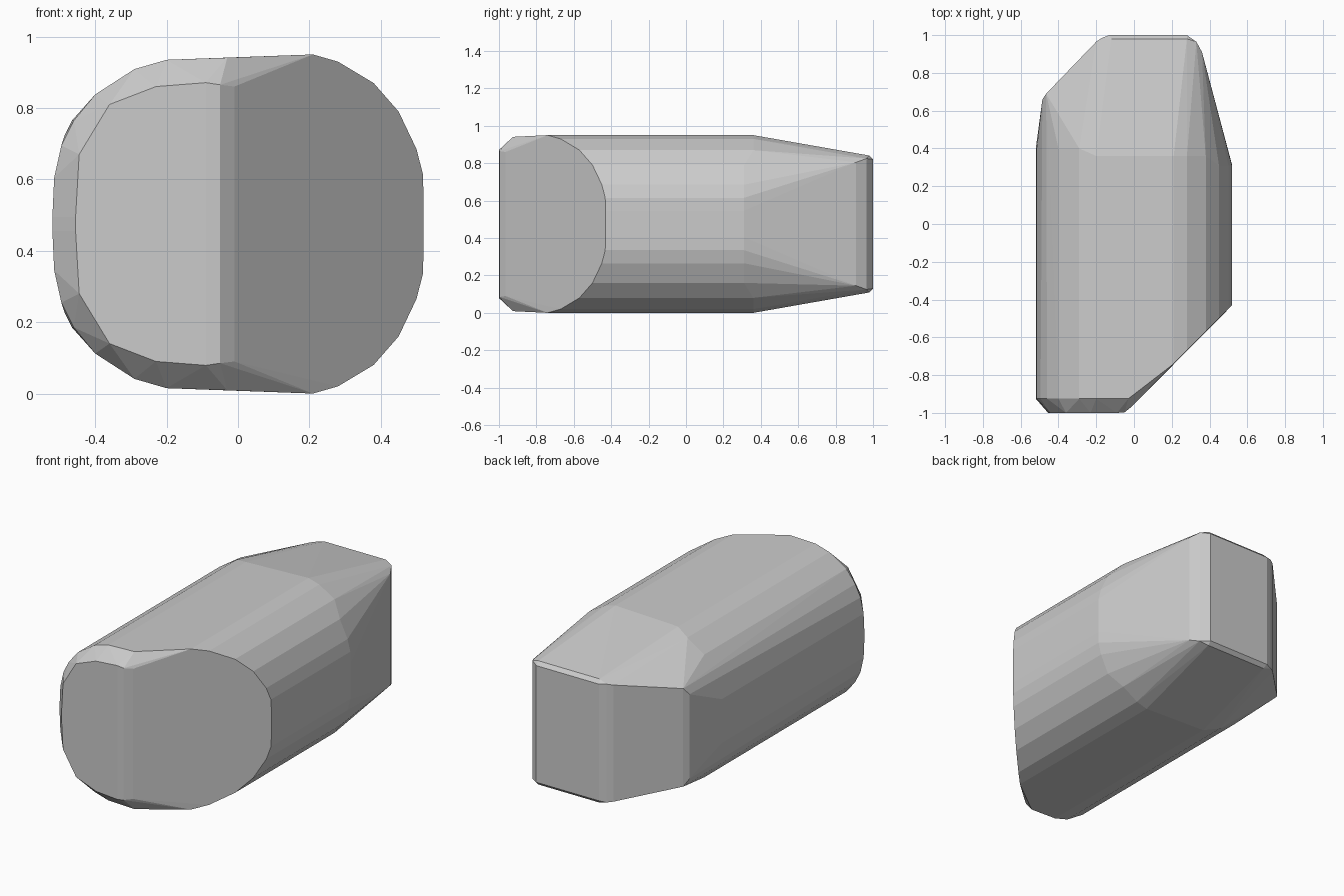
import bpy
import bmesh

MID = 0.475  # the body is symmetric above and below this height

# Rounded cross-section: x, half height
section = [(-0.52, 0.02), (-0.515, 0.13), (-0.495, 0.22), (-0.46, 0.29),
           (-0.40, 0.363), (-0.29, 0.434), (-0.20, 0.46), (-0.03, 0.466),
           (0.21, 0.475), (0.28, 0.455), (0.38, 0.395), (0.45, 0.315),
           (0.50, 0.21), (0.518, 0.14), (0.52, 0.07)]

# Smaller inset outline of the front face: x, half height
front_face = [(-0.455, 0.02), (-0.445, 0.195), (-0.36, 0.335),
              (-0.23, 0.385), (-0.09, 0.396)]

# Upright corner edges: x, y, half height
corners = [(-0.05, -0.997, 0.39), (-0.01, -0.965, 0.385), (0.04, -0.912, 0.39),
           (-0.485, 0.66, 0.25), (-0.465, 0.69, 0.29),
           (-0.20, 0.965, 0.345), (-0.17, 0.985, 0.35),
           (-0.13, 1.0, 0.345), (0.28, 1.0, 0.345),
           (-0.12, 0.98, 0.366), (0.28, 0.98, 0.366),
           (0.33, 0.965, 0.35), (0.36, 0.91, 0.33)]

points = []
for x, h in section:
    points.append((x, max(-0.925, x - 0.95), h))   # front end, cut at 45 degrees
    back = 0.40 if x < -0.2 else (0.36 if x < 0.4 else 0.31)
    points.append((x, back, h))
points += [(x, -1.0, h) for x, h in front_face]
points += corners

# Faceted block: wrap the mirrored outline points in one convex skin
bm = bmesh.new()
for x, y, h in points:
    for side in (1, -1):
        bm.verts.new((x, y, MID + side * h))
hull = bmesh.ops.convex_hull(bm, input=bm.verts)
loose = [v for v in bm.verts if not v.link_faces]
bmesh.ops.delete(bm, geom=loose, context='VERTS')
bmesh.ops.dissolve_limit(bm, angle_limit=0.02, verts=bm.verts, edges=bm.edges)
bmesh.ops.recalc_face_normals(bm, faces=bm.faces)

mesh = bpy.data.meshes.new("faceted_block")
bm.to_mesh(mesh)
bm.free()
block = bpy.data.objects.new("faceted_block", mesh)
bpy.context.collection.objects.link(block)
